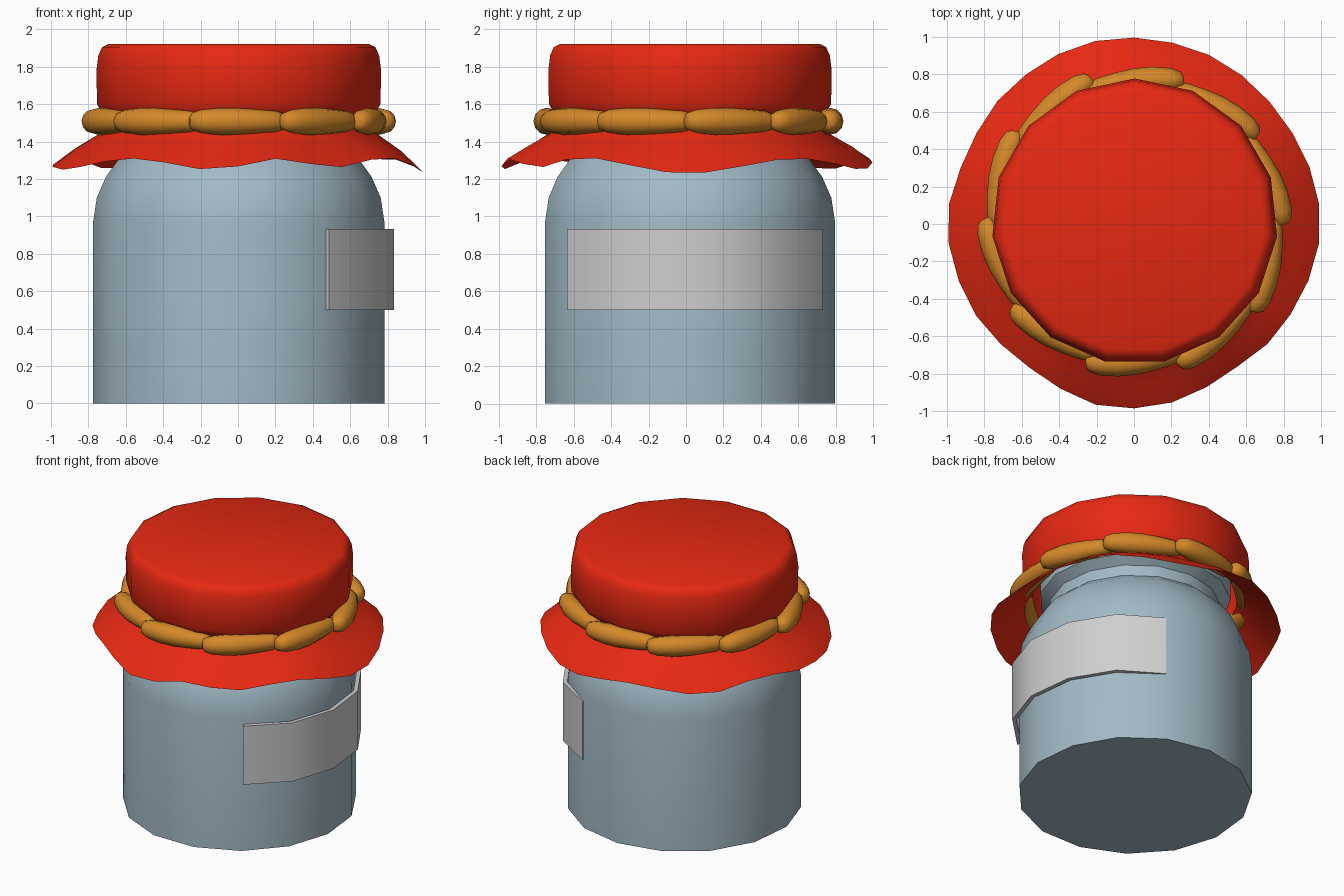
import bpy, bmesh, math
from mathutils import Matrix, Vector

if "Cube" in bpy.data.objects:
    bpy.data.objects.remove(bpy.data.objects["Cube"])

CX, CY = 0.004, 0.013


def mat(name, rgb):
    m = bpy.data.materials.new(name)
    m.diffuse_color = (*rgb, 1)
    m.use_nodes = True
    m.node_tree.nodes["Principled BSDF"].inputs["Base Color"].default_value = m.diffuse_color
    return m


RED = mat("red cloth", (0.80, 0.022, 0.006))
GLASS = mat("blue grey glass", (0.36, 0.49, 0.56))
ROPE = mat("ochre rope", (0.66, 0.25, 0.022))
PAPER = mat("pale paper", (0.62, 0.62, 0.62))


def finish(bm, name, m, angle=35, recalc=True):
    if recalc:
        bmesh.ops.recalc_face_normals(bm, faces=bm.faces)
    me = bpy.data.meshes.new(name)
    bm.to_mesh(me)
    bm.free()
    me.materials.append(m)
    ob = bpy.data.objects.new(name, me)
    bpy.context.collection.objects.link(ob)
    bpy.ops.object.select_all(action='DESELECT')
    ob.select_set(True)
    bpy.context.view_layer.objects.active = ob
    bpy.ops.object.shade_smooth_by_angle(angle=math.radians(angle))
    return ob


def skin(bm, rings, cap_start=True, cap_end=True):
    """Join closed rings of points with quads, optionally capped."""
    vs = [[bm.verts.new(p) for p in r] for r in rings]
    n = len(vs[0])
    for a, b in zip(vs, vs[1:]):
        for i in range(n):
            j = (i + 1) % n
            bm.faces.new((a[i], a[j], b[j], b[i]))
    if cap_start:
        bm.faces.new(vs[0][::-1])
    if cap_end:
        bm.faces.new(vs[-1])


def ring(r, z, n):
    return [(CX + r * math.cos(math.pi / 2 + 2 * math.pi * i / n),
             CY + r * math.sin(math.pi / 2 + 2 * math.pi * i / n), z) for i in range(n)]


# Jar body: 15-sided with a rounded shoulder and a narrower neck
bm = bmesh.new()
skin(bm, [ring(r, z, 15) for r, z in [
    (0.783, 0), (0.783, 0.97), (0.763, 1.10), (0.715, 1.21), (0.64, 1.315),
    (0.575, 1.37), (0.575, 1.45), (0.64, 1.50), (0.64, 1.86)]])
finish(bm, "jar_body", GLASS, 40)

# Cloth hem: angle from the front (counter-clockwise), radius, height
HEM = [(-90, 1.0, 1.27), (-72, 0.985, 1.25), (-35, 0.95, 1.31), (-8, 0.99, 1.25),
       (14, 0.975, 1.31), (32, 0.94, 1.26), (55, 0.965, 1.315), (90, 0.997, 1.23),
       (127, 0.975, 1.31), (162, 0.99, 1.25), (192, 1.0, 1.31), (222, 0.985, 1.25),
       (246, 0.97, 1.31), (270, 1.0, 1.27)]


def hem(deg):
    for (a, r0, z0), (b, r1, z1) in zip(HEM, HEM[1:]):
        if a <= deg <= b:
            t = (1 - math.cos(math.pi * (deg - a) / (b - a))) / 2
            return r0 + (r1 - r0) * t, z0 + (z1 - z0) * t


# Cloth cover: 15-sided cap, gathered waist, wavy 30-sided skirt
CLOTH = [(0.70, 1.922, 1, 0), (0.735, 1.905, 1, 0), (0.755, 1.86, 1, 0),
         (0.765, 1.78, 1, 0), (0.762, 1.60, 1, 0), (0.735, 1.555, 1, 0),
         (0.69, 1.51, 0.5, 0), (0.735, 1.45, 0, 0.1), (0.87, 1.367, 0, 0.55),
         (None, None, 0, 1)]
rings = []
for r, z, flat, wave in CLOTH:
    pts = []
    for i in range(30):
        a = math.pi / 2 + i * math.pi / 15
        hr, hz = hem((math.degrees(a) + 180) % 360 - 90)
        if r is None:
            rr, zz, cx, cy = hr, hz, 0, 0
        else:
            rr = r * (1 - flat * (i % 2) * (1 - math.cos(math.pi / 15)))
            rr += wave * (hr - 0.978) * 0.7
            zz, cx, cy = z + wave * (hz - 1.28) * 0.8, CX, CY
        pts.append((cx + rr * math.cos(a), cy + rr * math.sin(a), zz))
    rings.append(pts)
bm = bmesh.new()
skin(bm, rings[::-1], cap_start=False)
finish(bm, "cloth_cover", RED, 50)

# Rope: ten overlapping twisted strands, clockwise end fatter and turned outward
STRAND = [(-0.262, 0.022), (-0.25, 0.045), (-0.20, 0.063), (-0.10, 0.072),
          (0.0, 0.071), (0.10, 0.064), (0.20, 0.056), (0.25, 0.042), (0.265, 0.02)]
bm = bmesh.new()
for k in range(10):
    a = math.radians(18 + 36 * k)
    place = (Matrix.Translation((CX, CY, 1.508)) @ Matrix.Rotation(a, 4, 'Z')
             @ Matrix.Translation((0.748, 0, 0)) @ Matrix.Rotation(math.radians(7), 4, 'Z'))
    rings = []
    for y, r in STRAND:
        bow = -0.35 * y * y
        rings.append([place @ Vector((bow + r * math.cos(t), y, r * math.sin(t)))
                      for t in (2 * math.pi * i / 12 for i in range(12))])
    skin(bm, rings)
finish(bm, "rope_tie", ROPE, 60)

# Label: curved plate wrapped around the right side
bm = bmesh.new()
rings = []
for k in range(6):
    a = math.radians(-52.5 + 23.6 * k)
    ro = 0.80 + (0, 0.03, 0.037, 0.037, 0.03, 0.003)[k]
    ri = ro - 0.03
    c, s = math.cos(a), math.sin(a)
    rings.append([(r * c, r * s, z) for r, z in
                  ((ri, 0.50), (ro, 0.50), (ro, 0.932), (ri, 0.932))])
skin(bm, rings)
finish(bm, "paper_label", PAPER, 35)
